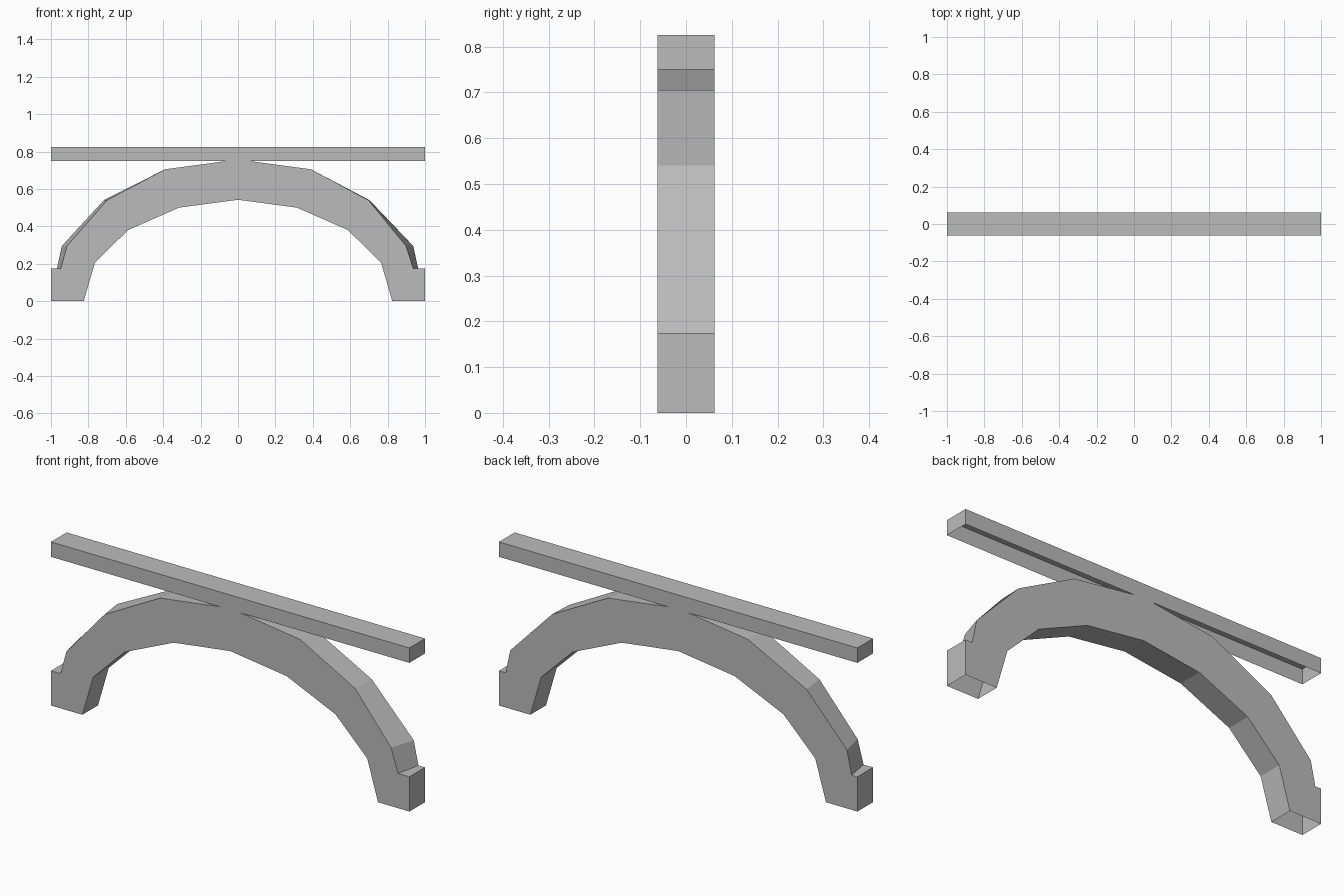
import bpy
import bmesh

cube = bpy.data.objects.get("Cube")
if cube:
    bpy.data.objects.remove(cube, do_unlink=True)

HALF_DEPTH = 0.0625
BEAM_BOTTOM = 0.75
BEAM_TOP = 0.825

grey = bpy.data.materials.new("plain grey")
grey.use_nodes = True
colour = (0.5, 0.5, 0.5, 1.0)
grey.diffuse_color = colour
grey.node_tree.nodes["Principled BSDF"].inputs["Base Color"].default_value = colour


def loft(name, front, back, open_heights):
    """Join a front and a back outline, leaving edges at open_heights unwalled."""
    bm = bmesh.new()
    f = [bm.verts.new((x, -HALF_DEPTH, z)) for x, z in front]
    b = [bm.verts.new((x, HALF_DEPTH, z)) for x, z in back]
    bm.faces.new(f)
    bm.faces.new(b[::-1])
    for i in range(len(f)):
        j = (i + 1) % len(f)
        if front[i][1] == front[j][1] and front[i][1] in open_heights:
            continue
        bm.faces.new((f[j], f[i], b[i], b[j]))
    bmesh.ops.recalc_face_normals(bm, faces=bm.faces)
    mesh = bpy.data.meshes.new(name)
    bm.to_mesh(mesh)
    bm.free()
    mesh.materials.append(grey)
    obj = bpy.data.objects.new(name, mesh)
    bpy.context.collection.objects.link(obj)
    return obj


# Arch: inner curve is shared, outer curve flares a little towards the back
inner = [(0.825, 0), (0.765, 0.205), (0.588, 0.38), (0.315, 0.5)]
outer_heights = [0.175, 0.295, 0.54, 0.705, BEAM_BOTTOM]


def outer(widths):
    """Foot block and outer curve of one side, from the ground up."""
    return [(1, 0), (1, 0.175)] + list(zip(widths, outer_heights))


def arch_outline(left, right):
    def mirror(points):
        return [(-x, z) for x, z in points]
    return (inner[::-1] + outer(left) + mirror(outer(right))[::-1]
            + mirror(inner) + [(0, 0.542)])


front_outline = arch_outline([0.937, 0.898, 0.697, 0.39, 0.055],
                             [0.947, 0.914, 0.70, 0.39, 0.055])
back_outline = arch_outline([0.963, 0.937, 0.703, 0.39, 0.055],
                            [0.968, 0.942, 0.717, 0.39, 0.055])
loft("arch", front_outline, back_outline, (0, BEAM_BOTTOM))

# Top beam: a long trough, open underneath
beam_outline = [(-1, BEAM_BOTTOM), (1, BEAM_BOTTOM), (1, BEAM_TOP), (-1, BEAM_TOP)]
loft("top_beam", beam_outline, beam_outline, (BEAM_BOTTOM,))
